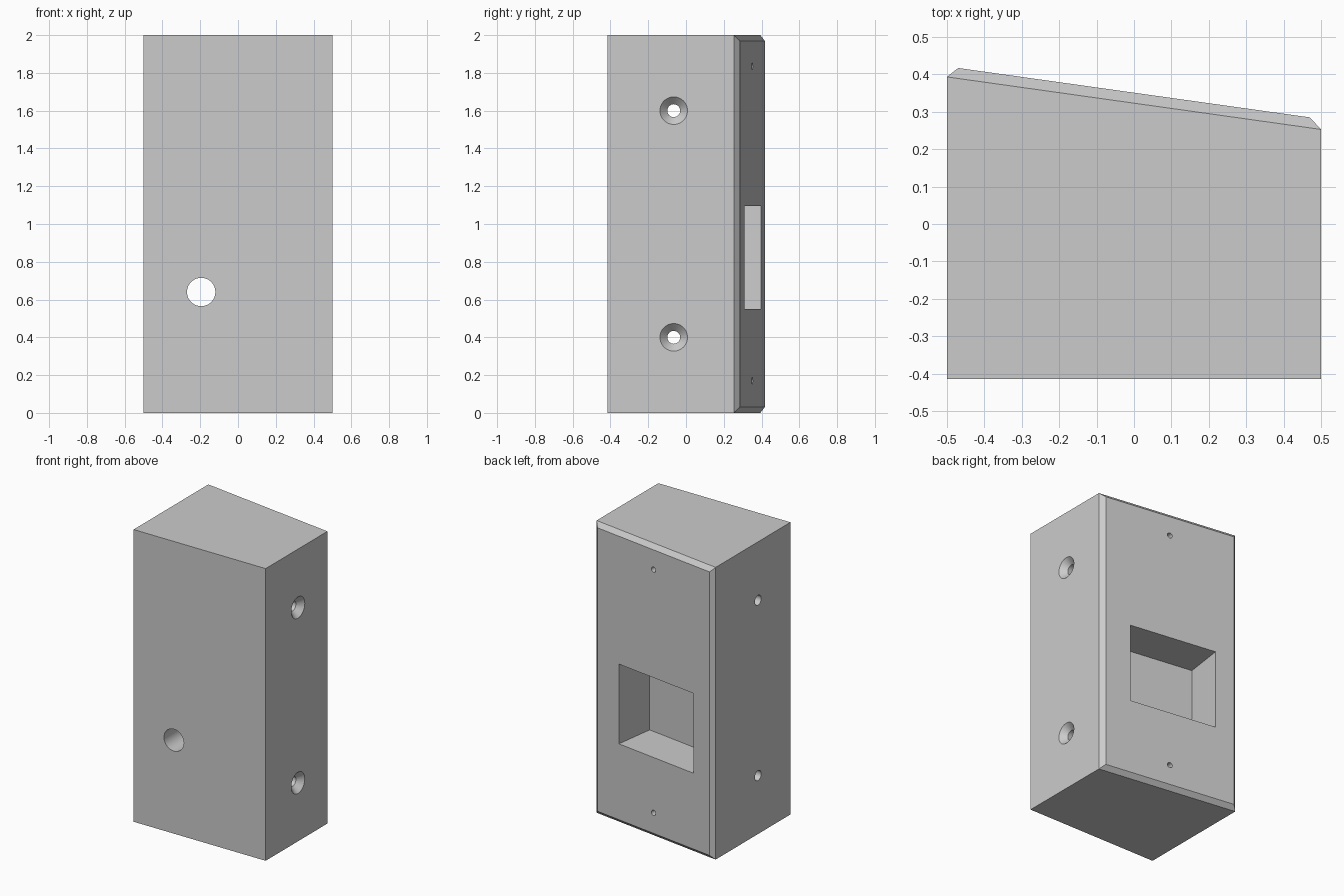
import bpy, bmesh, math
from mathutils import Vector, Matrix

cube = bpy.data.objects.get("Cube")
if cube:
    bpy.data.objects.remove(cube, do_unlink=True)

grey = bpy.data.materials.new("plain grey")
grey.use_nodes = True
grey.diffuse_color = (0.6, 0.6, 0.6, 1)
grey.node_tree.nodes["Principled BSDF"].inputs["Base Color"].default_value = (0.6, 0.6, 0.6, 1)

SLOPE = -0.1404          # slant of the back face
BACK_MID = 0.351         # back face depth at the centre line
CHAMFER = 0.03
HEIGHT = 2.0
inward = Vector((SLOPE, -1, 0)).normalized()


def back_point(x, z):
    return Vector((x, BACK_MID + SLOPE * x, z))


def finish(name, bm):
    bmesh.ops.recalc_face_normals(bm, faces=bm.faces)
    mesh = bpy.data.meshes.new(name)
    bm.to_mesh(mesh)
    bm.free()
    mesh.materials.append(grey)
    obj = bpy.data.objects.new(name, mesh)
    bpy.context.collection.objects.link(obj)
    return obj


def cone_cutter(name, start, end, r1, r2):
    axis = Vector(end) - Vector(start)
    place = Matrix.Translation((Vector(start) + Vector(end)) / 2) @ axis.to_track_quat('Z', 'Y').to_matrix().to_4x4()
    bm = bmesh.new()
    bmesh.ops.create_cone(bm, cap_ends=True, segments=48, radius1=r1, radius2=r2,
                          depth=axis.length, matrix=place)
    return finish(name, bm)


def cut(target, cutter):
    mod = target.modifiers.new("cut", 'BOOLEAN')
    mod.operation = 'DIFFERENCE'
    mod.solver = 'EXACT'
    mod.object = cutter
    bpy.context.view_layer.objects.active = target
    bpy.ops.object.modifier_apply(modifier=mod.name)
    bpy.data.objects.remove(cutter, do_unlink=True)


# Wedge body with a chamfered slanted back
bm = bmesh.new()
for side in (-1, 1):
    for z, inset_z in ((0, CHAMFER), (HEIGHT, HEIGHT - CHAMFER)):
        bm.verts.new((side * 0.5, -0.415, z))
        bm.verts.new((side * 0.5, 0.323 + SLOPE * side * 0.5, z))
        bm.verts.new(back_point(side * (0.5 - CHAMFER), inset_z))
bmesh.ops.convex_hull(bm, input=bm.verts)
bmesh.ops.dissolve_limit(bm, angle_limit=0.01, verts=bm.verts, edges=bm.edges)
body = finish("housing_body", bm)

# Rectangular pocket, square to the slanted back
bm = bmesh.new()
outer, depth = 0.1, 0.28
place = Matrix.Translation(back_point(-0.022, 0.822) + inward * (depth - outer) / 2)
place = place @ Matrix.Rotation(math.atan(SLOPE), 4, 'Z') @ Matrix.Diagonal((0.632, depth + outer, 0.546, 1))
bmesh.ops.create_cube(bm, size=1, matrix=place)
cut(body, finish("pocket_cutter", bm))

# Cable hole from the front into the pocket
cut(body, cone_cutter("cable_cutter", (-0.195, -0.6, 0.64), (-0.195, 0.2, 0.64), 0.075, 0.075))

# Countersunk mounting holes through the sides
for z in (0.4, 1.6):
    cut(body, cone_cutter("mount_cutter", (-0.7, -0.065, z), (0.7, -0.065, z), 0.034, 0.034))
    cut(body, cone_cutter("sink_cutter", (0.46, -0.065, z), (0.54, -0.065, z), 0.034, 0.112))

# Small screw holes in the back
for z in (0.17, 1.835):
    p = back_point(0, z)
    cut(body, cone_cutter("screw_cutter", p - inward * 0.05, p + inward * 0.15, 0.018, 0.018))

bpy.ops.object.select_all(action='DESELECT')
body.select_set(True)
bpy.context.view_layer.objects.active = body
bpy.ops.object.shade_smooth_by_angle(angle=math.radians(20))
